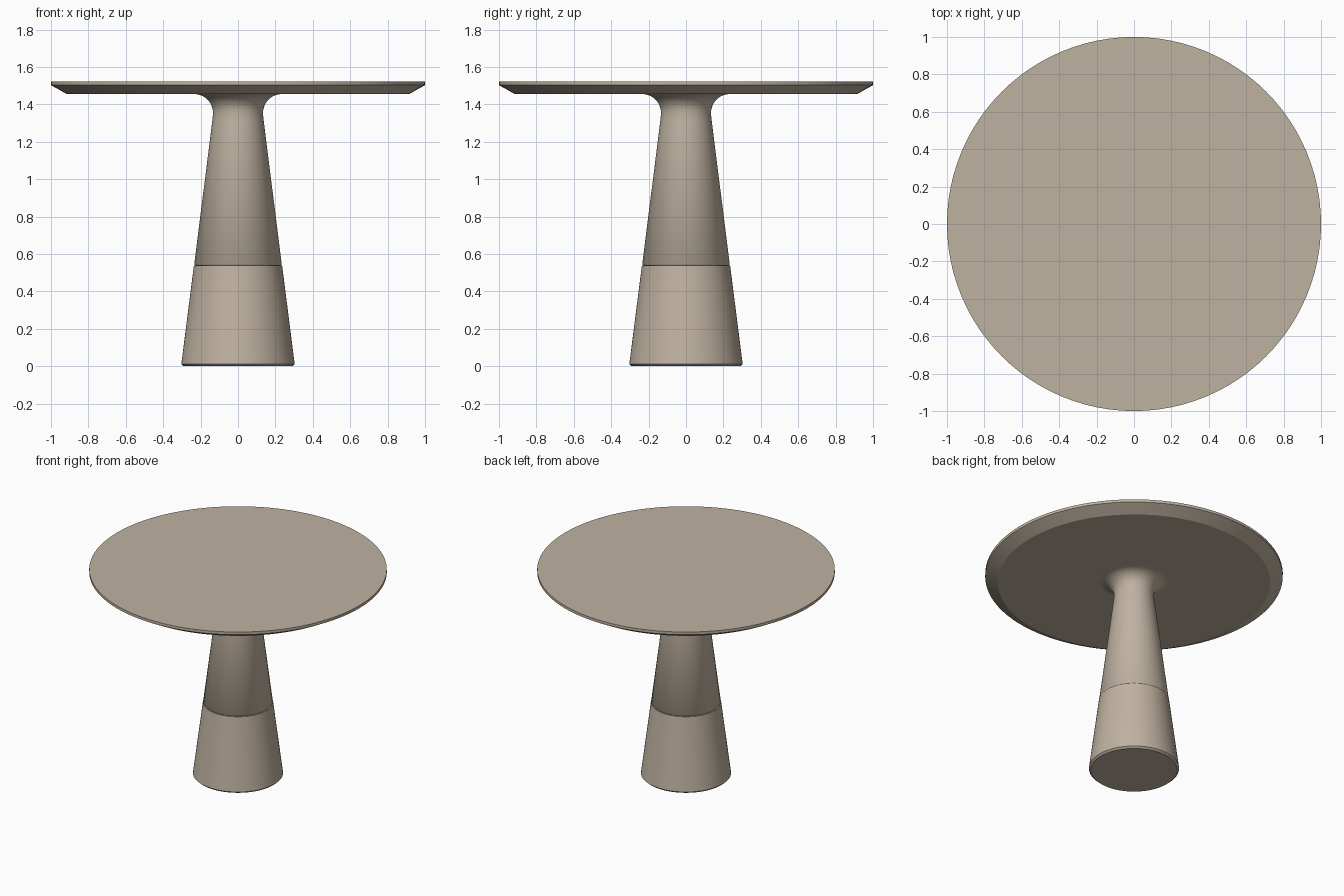
import bpy, bmesh, math

if "Cube" in bpy.data.objects:
    bpy.data.objects.remove(bpy.data.objects["Cube"])

SEGS = 96

stone = bpy.data.materials.new("warm_beige")
stone.diffuse_color = (0.52, 0.445, 0.355, 1)
stone.use_nodes = True
stone.node_tree.nodes["Principled BSDF"].inputs["Base Color"].default_value = stone.diffuse_color


def lathe(name, profile, sharp_angle=30):
    """Spin a (radius, z) profile about z; radius 0 ends close the shape."""
    bm = bmesh.new()
    rings = []
    for r, z in profile:
        if r == 0:
            rings.append([bm.verts.new((0, 0, z))])
        else:
            rings.append([bm.verts.new((r * math.cos(2 * math.pi * i / SEGS),
                                        r * math.sin(2 * math.pi * i / SEGS), z))
                          for i in range(SEGS)])
    for a, b in zip(rings, rings[1:]):
        for i in range(SEGS):
            j = (i + 1) % SEGS
            if len(a) == 1:
                bm.faces.new((a[0], b[j], b[i]))
            elif len(b) == 1:
                bm.faces.new((a[i], a[j], b[0]))
            else:
                bm.faces.new((a[i], a[j], b[j], b[i]))
    bmesh.ops.recalc_face_normals(bm, faces=bm.faces)
    me = bpy.data.meshes.new(name)
    bm.to_mesh(me)
    bm.free()
    me.materials.append(stone)
    me.shade_smooth()
    me.set_sharp_from_angle(angle=math.radians(sharp_angle))
    ob = bpy.data.objects.new(name, me)
    bpy.context.collection.objects.link(ob)
    return ob


# Lower pedestal with a small chamfered foot
lathe("pedestal_base", [(0, 0), (0.29, 0), (0.303, 0.012), (0.236, 0.538), (0, 0.538)])

# Upper pedestal: cone, then a rounded flare into the underside of the top
neck = [(0, 0.538), (0.228, 0.538), (0.234, 0.544), (0.139, 1.30), (0.134, 1.345)]
for k in range(1, 13):
    t = math.radians(90 * k / 12)
    neck.append((0.134 + 0.1 * (1 - math.cos(t)), 1.355 + 0.1 * math.sin(t)))
lathe("pedestal_neck", neck, 60)

# Round top with a bevelled underside and thin upright rim
lathe("table_top", [(0, 1.455), (0.915, 1.455), (1.0, 1.503), (1.0, 1.523), (0, 1.523)], 25)
